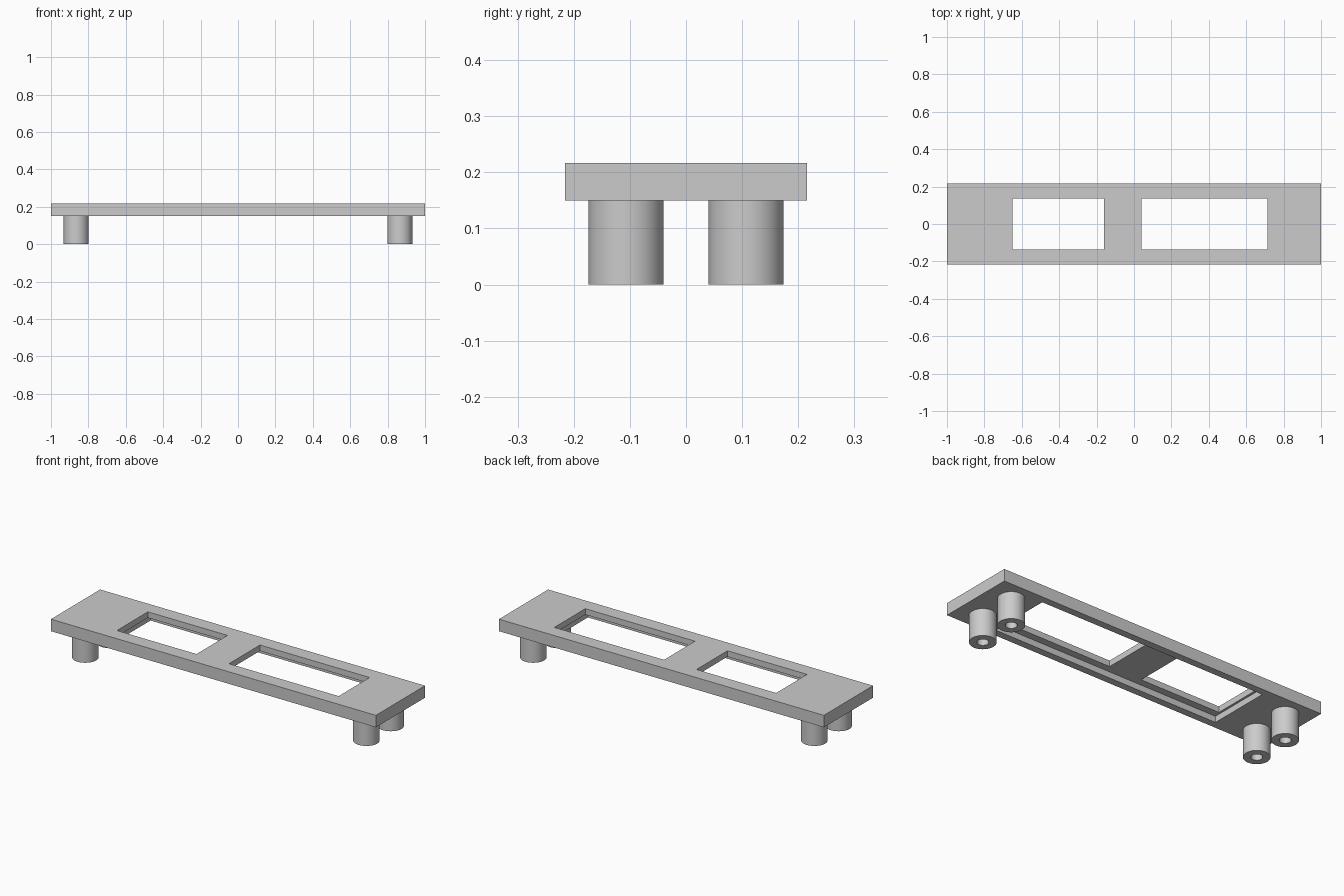
import bpy
import bmesh
import math
from mathutils import Matrix, Vector

cube = bpy.data.objects.get("Cube")
if cube:
    bpy.data.objects.remove(cube, do_unlink=True)

BOTTOM, LEDGE, TOP = 0.15, 0.184, 0.217

grey = bpy.data.materials.new("light_grey")
grey.use_nodes = True
grey.diffuse_color = (0.6, 0.6, 0.6, 1)
grey.node_tree.nodes["Principled BSDF"].inputs["Base Color"].default_value = (0.6, 0.6, 0.6, 1)


def add_object(name, bm):
    bmesh.ops.recalc_face_normals(bm, faces=bm.faces)
    mesh = bpy.data.meshes.new(name)
    bm.to_mesh(mesh)
    bm.free()
    mesh.materials.append(grey)
    obj = bpy.data.objects.new(name, mesh)
    bpy.context.collection.objects.link(obj)
    return obj


def box(name, x0, x1, half_y, z0, z1):
    bm = bmesh.new()
    place = Matrix.Translation(((x0 + x1) / 2, 0, (z0 + z1) / 2))
    size = Matrix.Diagonal((x1 - x0, half_y * 2, z1 - z0, 1))
    bmesh.ops.create_cube(bm, size=1, matrix=place @ size)
    return add_object(name, bm)


def cut(target, cutter):
    mod = target.modifiers.new("cut", "BOOLEAN")
    mod.operation = "DIFFERENCE"
    mod.solver = "EXACT"
    mod.object = cutter
    cutter.hide_render = True
    bpy.context.view_layer.objects.active = target
    bpy.ops.object.modifier_apply(modifier=mod.name)
    bpy.data.objects.remove(cutter, do_unlink=True)


# Flat plate with one shallow pocket underneath and two through windows
plate = box("plate", -1, 1, 0.216, BOTTOM, TOP)
cut(plate, box("pocket_cutter", -0.662, 0.727, 0.176, BOTTOM - 0.1, LEDGE))
cut(plate, box("small_window_cutter", -0.65, -0.16, 0.136, 0, 1))
cut(plate, box("large_window_cutter", 0.04, 0.715, 0.136, 0, 1))


# Hollow round standoff, revolved from its wall profile
def standoff(name, x, y, outer=0.067, inner=0.029):
    bm = bmesh.new()
    profile = [(outer, BOTTOM), (outer, 0), (inner, 0), (inner, BOTTOM)]
    verts = [bm.verts.new((r, 0, z)) for r, z in profile]
    edges = [bm.edges.new(pair) for pair in zip(verts, verts[1:])]
    bmesh.ops.spin(bm, geom=verts + edges, cent=Vector(), axis=(0, 0, 1),
                   angle=math.tau, steps=48, use_merge=True)
    bmesh.ops.remove_doubles(bm, verts=bm.verts, dist=0.0001)
    obj = add_object(name, bm)
    obj.location = (x, y, 0)
    bpy.ops.object.select_all(action="DESELECT")
    obj.select_set(True)
    bpy.context.view_layer.objects.active = obj
    bpy.ops.object.shade_smooth_by_angle(angle=math.radians(30))


for side, sx in (("left", 1), ("right", -1)):
    for end, sy in (("front", -1), ("back", 1)):
        standoff(f"{end}_{side}_standoff", sx * 0.865, sy * 0.107)
